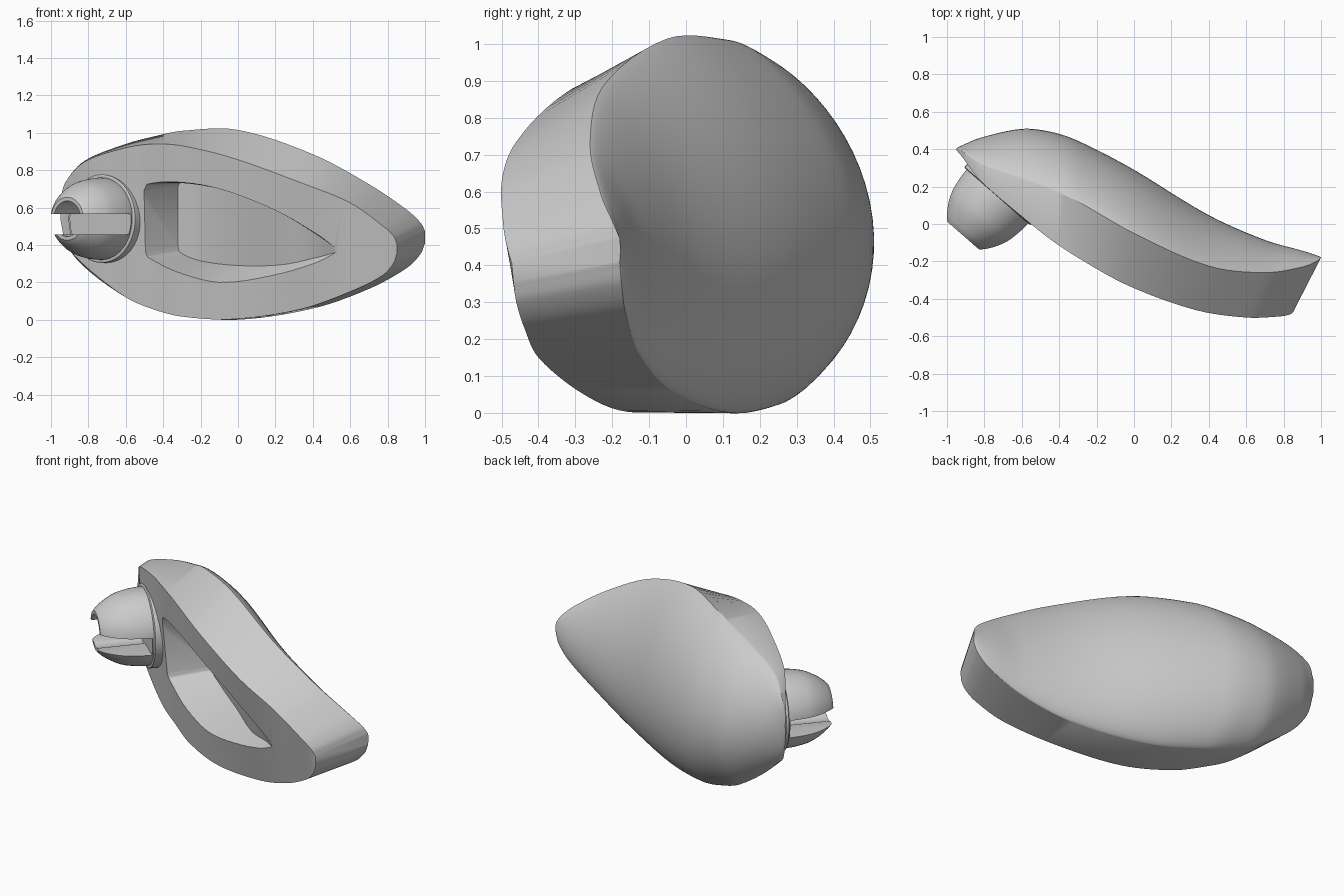
import bpy, bmesh, math
from mathutils import Vector, Matrix

cube = bpy.data.objects.get("Cube")
if cube:
    bpy.data.objects.remove(cube)

grey = bpy.data.materials.new("satin_grey")
COLOUR = (0.6, 0.6, 0.6, 1)
grey.diffuse_color = COLOUR
grey.use_nodes = True
grey.node_tree.nodes["Principled BSDF"].inputs["Base Color"].default_value = COLOUR


def refine(rows, steps):
    """Smooth curve through rows of numbers, spaced by chord length."""
    rows = [Vector(r) for r in rows]
    at = [0]
    for a, b in zip(rows, rows[1:]):
        at.append(at[-1] + (b - a).length)
    last = len(rows) - 1
    slopes = []
    for i in range(last + 1):
        lo, hi = max(i - 1, 0), min(i + 1, last)
        slopes.append((rows[hi] - rows[lo]) / (at[hi] - at[lo]))
    out = []
    for i in range(last):
        gap = at[i + 1] - at[i]
        for k in range(steps):
            t = k / steps
            ease = t * t * (3 - 2 * t)
            out.append(rows[i] * (1 - ease) + rows[i + 1] * ease
                       + slopes[i] * gap * t * (1 - t) ** 2
                       - slopes[i + 1] * gap * t * t * (1 - t))
    out.append(rows[-1])
    return out


def loft_mesh(sections):
    """Closed skin through equal-length section loops, capped at both ends."""
    bm = bmesh.new()
    rings = [[bm.verts.new(p) for p in s] for s in sections]
    n = len(rings[0])
    for a, b in zip(rings, rings[1:]):
        for i in range(n):
            j = (i + 1) % n
            bm.faces.new((a[i], a[j], b[j], b[i]))
    bm.faces.new(rings[0])
    bm.faces.new(rings[-1])
    return bm


def spin_mesh(profile, matrix, segments=48):
    """Solid of revolution from (height, radius) pairs."""
    return loft_mesh([[matrix @ Vector((r * math.cos(a), r * math.sin(a), h))
                       for a in (math.tau * k / segments for k in range(segments))]
                      for h, r in profile])


def finish(name, bm):
    bmesh.ops.recalc_face_normals(bm, faces=bm.faces)
    mesh = bpy.data.meshes.new(name)
    bm.to_mesh(mesh)
    bm.free()
    mesh.materials.append(grey)
    obj = bpy.data.objects.new(name, mesh)
    bpy.context.collection.objects.link(obj)
    return obj


def smooth(obj, angle):
    bpy.ops.object.select_all(action="DESELECT")
    obj.select_set(True)
    bpy.context.view_layer.objects.active = obj
    bpy.ops.object.shade_smooth_by_angle(angle=math.radians(angle))


# Handle body: back rim (x, top z, top y, bottom z, bottom y), dome crest y,
# then front rim (x, top y, top z, bottom y, bottom z)
body_rows = [
    (-.95, .65, .4, .54, .4, .405, -.95, .395, .65, .395, .54),
    (-.92, .74, .39, .41, .385, .42, -.92, .36, .74, .37, .41),
    (-.82, .85, .32, .28, .36, .46, -.82, .23, .845, .26, .29),
    (-.6, .94, .24, .12, .34, .505, -.6, .04, .92, .12, .12),
    (-.45, .98, .185, .06, .3, .49, -.45, -.08, .94, .045, .055),
    (-.3, 1.01, .12, .022, .25, .44, -.3, -.18, .93, -.04, .017),
    (0, 1.015, -.05, 0, .12, .28, -.03, -.33, .865, -.16, .003),
    (.4, .885, -.225, .06, -.04, .03, .33, -.46, .735, -.285, .055),
    (.7, .725, -.26, .165, -.13, -.1, .6, -.5, .625, -.4, .15),
    (.9, .59, -.23, .275, -.165, -.15, .77, -.495, .505, -.44, .235),
    (.975, .52, -.2, .35, -.175, -.17, .83, -.485, .45, -.46, .3),
    (1, .475, -.18, .41, -.18, -.178, .85, -.472, .405, -.468, .355),
]
DOME = 28
sections = []
for xb, zt, yt, zb, yb, crest, xf, fyt, fzt, fyb, fzb in refine(body_rows, 6):
    loop = [(xf, fyb, fzb), (xf, fyt, fzt)]
    for k in range(DOME + 1):
        t = math.cos(math.pi * k / DOME)
        rim = yb + (yt - yb) * (t + 1) / 2
        bulge = (crest - (yt + yb) / 2) * max(0, 1 - t * t) ** 0.75
        loop.append((xb, rim + bulge, (zt + zb) / 2 + t * (zt - zb) / 2))
    sections.append(loop)
body = finish("handle_body", loft_mesh(sections))

# Finger hollow: opening (x, top y, top z, bottom y, bottom z), floor likewise
hollow_rows = [
    (-.515, -.02, .69, .01, .36, -.32, .15, .715, .19, .39),
    (-.49, -.035, .725, .01, .33, -.31, .145, .73, .19, .36),
    (-.33, -.15, .737, -.09, .245, -.2, .08, .72, .13, .315),
    (-.1, -.27, .7, -.17, .2, 0, -.08, .675, -.01, .29),
    (.2, -.4, .585, -.31, .232, .24, -.27, .565, -.21, .295),
    (.42, -.435, .46, -.4, .295, .43, -.38, .45, -.34, .335),
    (.52, -.445, .388, -.435, .35, .52, -.43, .385, -.42, .36),
    (.54, -.443, .372, -.44, .366, .54, -.435, .372, -.435, .366),
]
hollow = finish("hollow_cutter", loft_mesh([
    [(x, yb - .2, zb), (x, yt - .2, zt), (x, yt, zt), (fx, fyt, fzt), (fx, fyb, fzb), (x, yb, zb)]
    for x, yt, zt, yb, zb, fx, fyt, fzt, fyb, fzb in refine(hollow_rows, 5)]))
cut = body.modifiers.new("hollow", "BOOLEAN")
cut.operation = "DIFFERENCE"
cut.solver = "EXACT"
cut.object = hollow
bpy.context.view_layer.objects.active = body
bpy.ops.object.modifier_apply(modifier=cut.name)
bpy.data.objects.remove(hollow)
smooth(body, 28)

# Plug frame: local z runs out of the front face, local y is up
axis = Vector((-.657, -.754, 0))
up = Vector((0, 0, 1))
side = up.cross(axis)
frame = Matrix((side, up, axis)).transposed().to_4x4()
frame.translation = (-.724, .155, .54)

# Thin collar and base disc of the plug
smooth(finish("plug_collar", spin_mesh([(-.08, .236), (.006, .236), (.01, .23)], frame)), 30)
smooth(finish("plug_base", spin_mesh([(-.08, .218), (.018, .218)], frame)), 30)

# Two rounded jaws with a shared bore, parted by a slot
shell = refine([(-.02, .22), (.04, .219), (.1, .212), (.16, .198),
                (.215, .172), (.265, .138), (.288, .115)], 4)
shell += [(.288, .095), (.012, .095), (.012, .005)]
for name, height, direction in (("upper_jaw", .025, 1), ("lower_jaw", -.085, -1)):
    bm = spin_mesh(shell, frame)
    sliced = bmesh.ops.bisect_plane(
        bm, geom=bm.verts[:] + bm.edges[:] + bm.faces[:], dist=1e-5,
        plane_co=frame @ Vector((0, height, 0)), plane_no=up * direction, clear_inner=True)
    rim = [e for e in sliced["geom_cut"] if isinstance(e, bmesh.types.BMEdge)]
    bmesh.ops.triangle_fill(bm, edges=rim, use_beauty=True)
    smooth(finish(name, bm), 30)
